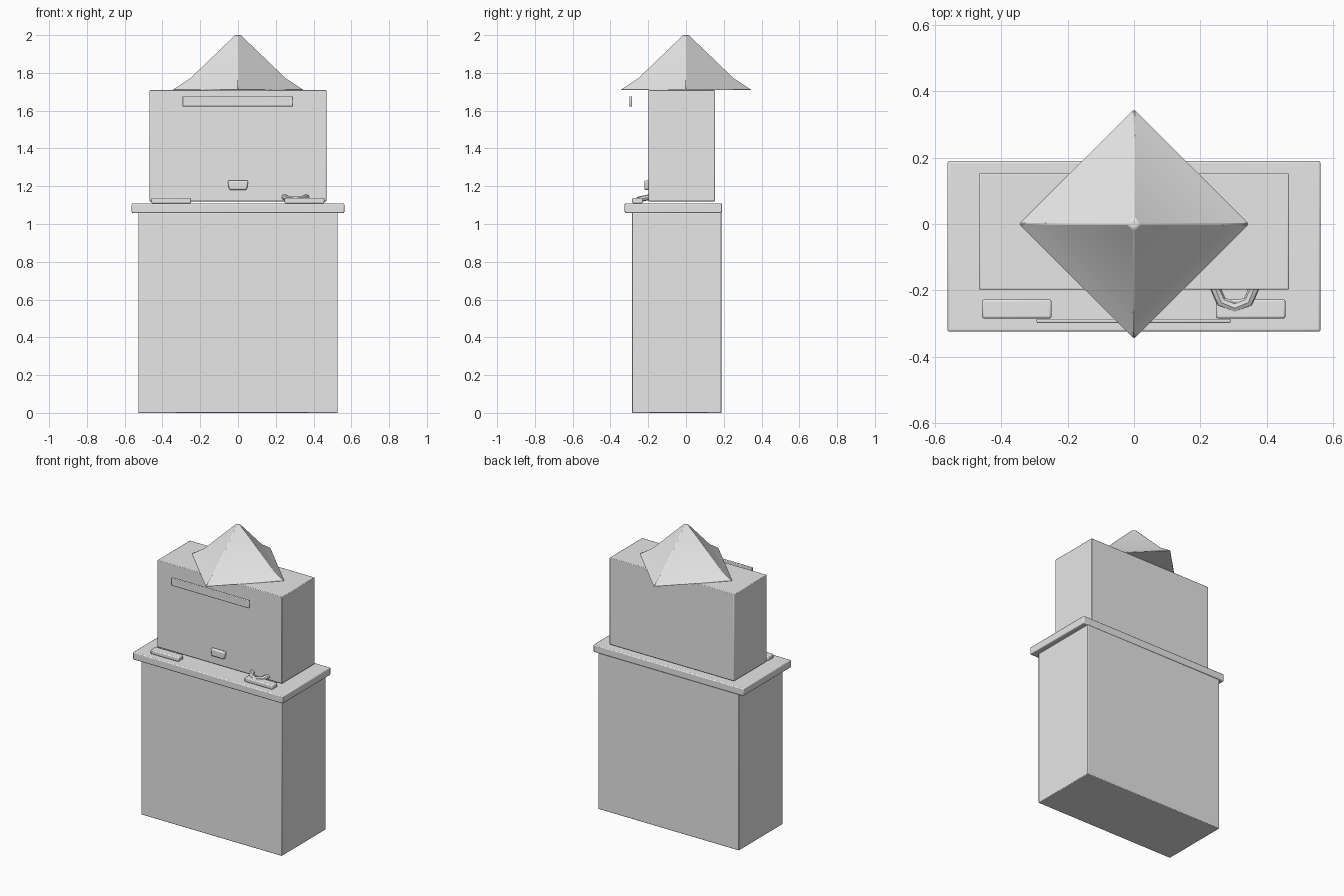
import bpy, bmesh, math

if "Cube" in bpy.data.objects:
    bpy.data.objects.remove(bpy.data.objects["Cube"], do_unlink=True)

grey = bpy.data.materials.new("light grey")
grey.use_nodes = True
grey.diffuse_color = (0.8, 0.8, 0.8, 1)
for node in grey.node_tree.nodes:
    if node.type == 'BSDF_PRINCIPLED':
        node.inputs["Base Color"].default_value = grey.diffuse_color


def finish(name, bm, bevel=0.0, segments=2):
    bmesh.ops.recalc_face_normals(bm, faces=bm.faces)
    mesh = bpy.data.meshes.new(name)
    bm.to_mesh(mesh)
    bm.free()
    mesh.materials.append(grey)
    obj = bpy.data.objects.new(name, mesh)
    bpy.context.collection.objects.link(obj)
    if bevel:
        mod = obj.modifiers.new("soft edges", 'BEVEL')
        mod.width = bevel
        mod.segments = segments
        mod.limit_method = 'ANGLE'
    bpy.ops.object.select_all(action='DESELECT')
    obj.select_set(True)
    bpy.context.view_layer.objects.active = obj
    bpy.ops.object.shade_smooth_by_angle(angle=math.radians(35))
    return obj


def box(name, x, y, z, bevel=0.004, bottom_scale=1.0):
    bm = bmesh.new()
    bmesh.ops.create_cube(bm, size=1)
    for v in bm.verts:
        taper = bottom_scale if v.co.z < 0 else 1.0
        v.co.x = (x[0] + x[1]) / 2 + v.co.x * (x[1] - x[0]) * taper
        v.co.y = (y[0] + y[1]) / 2 + v.co.y * (y[1] - y[0])
        v.co.z = (z[0] + z[1]) / 2 + v.co.z * (z[1] - z[0])
    return finish(name, bm, bevel)


# Cabinet, counter and upper housing
box("base_cabinet", (-0.528, 0.528), (-0.285, 0.187), (0, 1.06))
box("counter_slab", (-0.563, 0.563), (-0.325, 0.19), (1.058, 1.109), 0.006)
box("upper_housing", (-0.468, 0.468), (-0.198, 0.153), (1.12, 1.71))

# Front bar, small drawer pull and the two counter pads
box("front_bar", (-0.294, 0.292), (-0.299, -0.286), (1.622, 1.676))
box("drawer_pull", (-0.055, 0.055), (-0.221, -0.196), (1.18, 1.23), 0.008, 0.85)
for name, left in (("right_pad", -0.459), ("left_pad", 0.247)):
    box(name, (left, left + 0.21), (-0.285, -0.228), (1.109, 1.138), 0.006)

# Flared four-sided roof
bm = bmesh.new()
rings = []
for radius, z in ((0.35, 1.71), (0.255, 1.772), (0.018, 2.0)):
    rings.append([bm.verts.new((radius * math.cos(i * math.pi / 2),
                                radius * math.sin(i * math.pi / 2), z)) for i in range(4)])
for low, high in zip(rings, rings[1:]):
    for i in range(4):
        j = (i + 1) % 4
        bm.faces.new((low[i], low[j], high[j], high[i]))
bm.faces.new(rings[0])
bm.faces.new(rings[-1])
finish("roof", bm, 0.004, 1)

# Chunky eight-sided ring handle, dipping towards the front
bm = bmesh.new()
loops = []
tilt = math.radians(12)
for i in range(8):
    a = i * math.pi / 4
    loop = []
    for k in range(8):
        b = k * math.pi / 4
        r = 0.058 + 0.017 * math.cos(b)
        y, z = r * math.sin(a), 0.015 * math.sin(b)
        loop.append(bm.verts.new((0.304 + r * math.cos(a),
                                  -0.194 + y * math.cos(tilt) - z * math.sin(tilt),
                                  1.142 + y * math.sin(tilt) + z * math.cos(tilt))))
    loops.append(loop)
for i in range(8):
    for k in range(8):
        m, n = (i + 1) % 8, (k + 1) % 8
        bm.faces.new((loops[i][k], loops[m][k], loops[m][n], loops[i][n]))
finish("ring_handle", bm)
